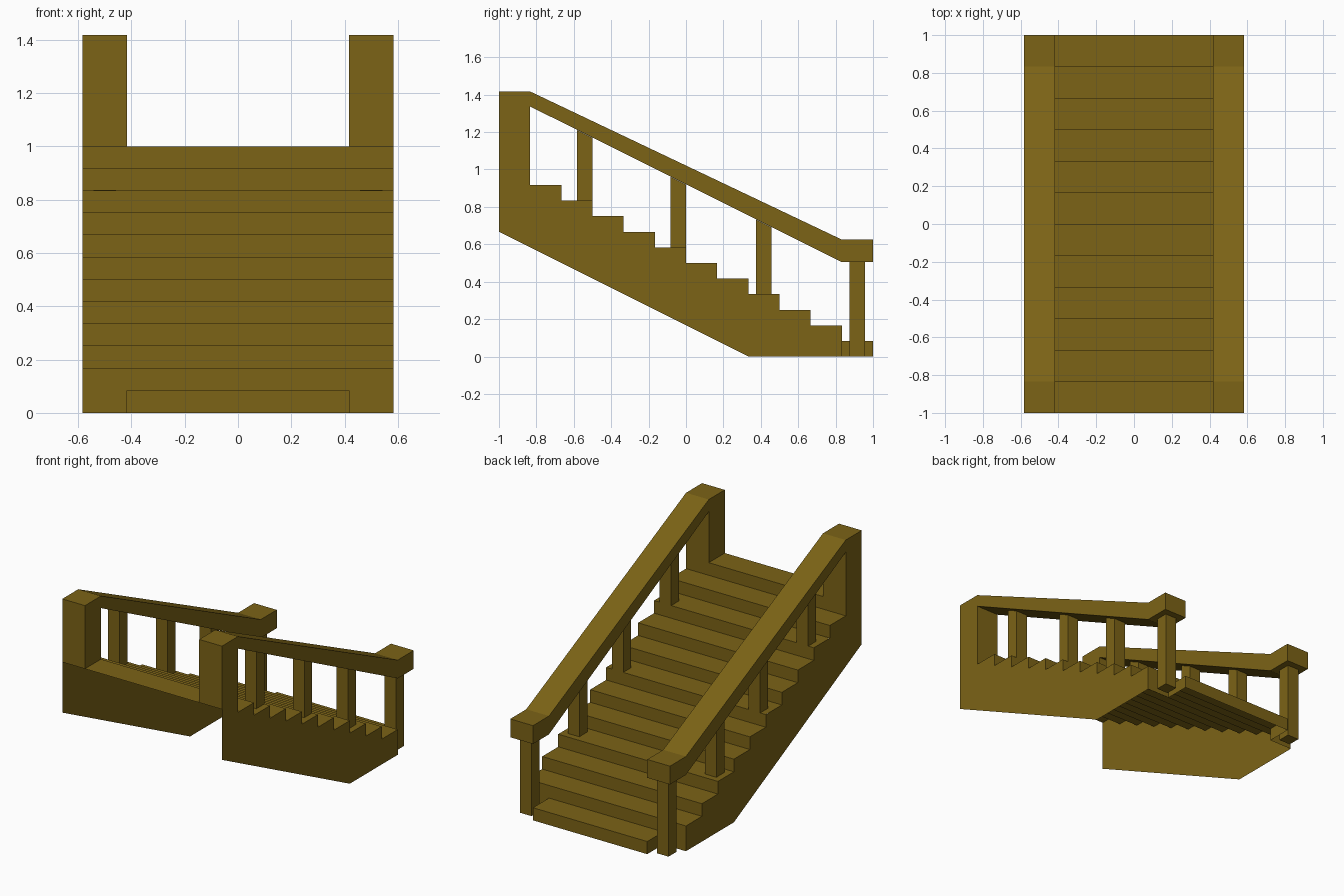
import bpy, bmesh

if "Cube" in bpy.data.objects:
    bpy.data.objects.remove(bpy.data.objects["Cube"])

RUN, RISE, N = 1 / 6, 1 / 12, 12
W, IN = 0.583, 0.417            # outer and inner half widths

wood = bpy.data.materials.new("wood")
wood.diffuse_color = (0.2, 0.125, 0.008, 1)
wood.use_nodes = True
wood.node_tree.nodes["Principled BSDF"].inputs["Base Color"].default_value = wood.diffuse_color


def finish(name, bm):
    me = bpy.data.meshes.new(name)
    bm.to_mesh(me)
    bm.free()
    me.materials.append(wood)
    ob = bpy.data.objects.new(name, me)
    bpy.context.collection.objects.link(ob)
    return ob


def face(bm, pts):
    return bm.faces.new([bm.verts.new(p) for p in pts])


def extrude_x(name, profile, x0, x1):
    """Solid from a (y, z) profile extruded between x0 and x1."""
    bm = bmesh.new()
    f = face(bm, [(x0, y, z) for y, z in profile])
    new = bmesh.ops.extrude_face_region(bm, geom=[f])["geom"]
    bmesh.ops.translate(bm, vec=(x1 - x0, 0, 0),
                        verts=[v for v in new if isinstance(v, bmesh.types.BMVert)])
    bmesh.ops.recalc_face_normals(bm, faces=bm.faces)
    return finish(name, bm)


# Treads and risers: an open folded sheet, bottom step narrower
bm = bmesh.new()
for i in range(N):
    w = IN if i == 0 else W
    y0, y1 = 1 - i * RUN, 1 - (i + 1) * RUN
    z0, z1 = i * RISE, (i + 1) * RISE
    face(bm, [(-w, y0, z1), (w, y0, z1), (w, y0, z0), (-w, y0, z0)])
    face(bm, [(-w, y1, z1), (w, y1, z1), (w, y0, z1), (-w, y0, z1)])
yb = 1 - RUN
for s in (-1, 1):
    # cheeks of the bottom step and the riser parts beside it
    cheek = [(s * IN, yb, 0), (s * IN, 1, 0), (s * IN, 1, RISE), (s * IN, yb, RISE)]
    side = [(s * W, yb, 0), (s * IN, yb, 0), (s * IN, yb, RISE), (s * W, yb, RISE)]
    face(bm, cheek[::s])
    face(bm, side[::s])
bmesh.ops.remove_doubles(bm, verts=bm.verts, dist=1e-4)
finish("treads_and_risers", bm)

# Side panel outline following the steps
panel = [(-1, 2 / 3), (1 / 3, 0), (yb, 0)]
for i in range(1, N):
    panel += [(1 - i * RUN, (i + 1) * RISE), (1 - (i + 1) * RUN, (i + 1) * RISE)]
    if i < N - 1:
        panel.append((1 - (i + 1) * RUN, (i + 2) * RISE))
# drop repeated corners
panel = list(dict.fromkeys((round(y, 4), round(z, 4)) for y, z in panel))


def rail_under(y):
    return 1.337 - 0.5 * (y + yb)


rail = [(-1, 1.417), (-yb, 1.417), (yb, 0.625), (1, 0.625),
        (1, 0.504), (yb, 0.504), (-yb, 1.337), (-1, 1.337)]

for s, tag in ((-1, "left"), (1, "right")):
    bm = bmesh.new()
    face(bm, [(s * W, y, z) for y, z in panel][::s])
    finish("side_panel_" + tag, bm)

    extrude_x("handrail_" + tag, rail, s * IN, s * W)
    extrude_x("top_newel_" + tag,
              [(-1, 1), (-yb, 1), (-yb, 1.337), (-1, 1.337)], s * IN, s * W)

    # Balusters on the steps, tops cut to the rail slope
    for k, (y, z) in enumerate(((-0.583, 0.833), (-0.083, 0.583), (0.375, 0.333))):
        y2 = y + 0.083
        extrude_x(f"baluster_{tag}_{k + 1}",
                  [(y, z), (y2, z), (y2, rail_under(y2)), (y, rail_under(y))],
                  s * 0.458, s * 0.542)
    extrude_x("bottom_post_" + tag,
              [(0.873, 0), (0.956, 0), (0.956, 0.504), (0.873, 0.504)],
              s * 0.458, s * 0.542)
